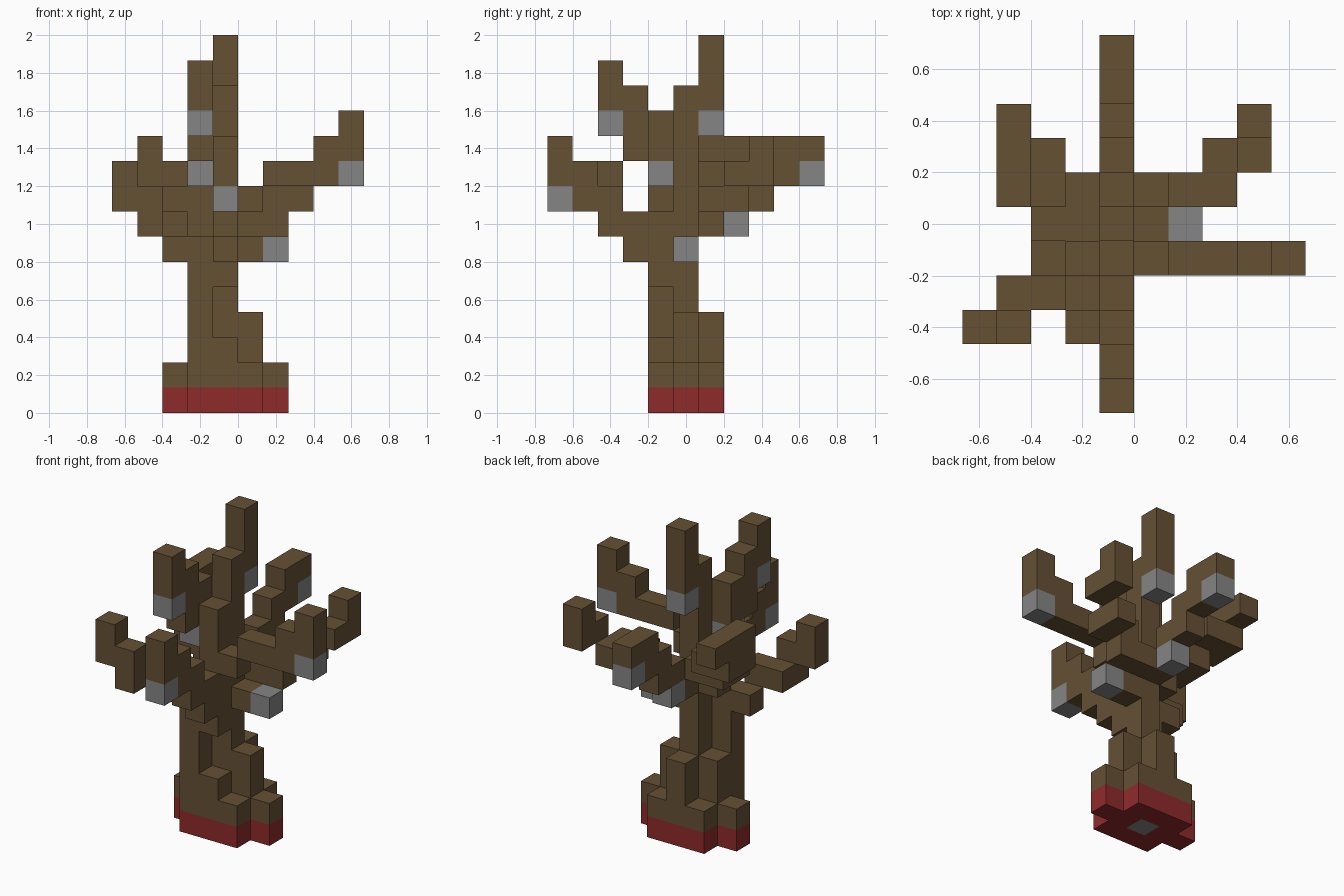
import bpy
import bmesh
from mathutils import Vector

CELL = 2 / 15
LEFT, BACK, UP = Vector((1, 0, 0)), Vector((0, 1, 0)), Vector((0, 0, 1))
RIGHT, FRONT, DOWN = -LEFT, -BACK, -UP

old_cube = bpy.data.objects.get("Cube")
if old_cube:
    bpy.data.objects.remove(old_cube, do_unlink=True)


def make_material(name, colour):
    material = bpy.data.materials.new(name)
    material.use_nodes = True
    material.diffuse_color = colour
    material.node_tree.nodes["Principled BSDF"].inputs["Base Color"].default_value = colour
    return material


BARK, RED, GREY = range(3)
materials = [
    make_material("brown bark", (0.13, 0.082, 0.034, 1)),
    make_material("red base", (0.275, 0.024, 0.024, 1)),
    make_material("grey stub", (0.235, 0.235, 0.235, 1)),
]


def key(position):
    return tuple(round(value) for value in position)


def column(foot, height):
    """A vertical stack of blocks."""
    return [key(foot + UP * level) for level in range(height)]


grey_blocks = set()


def walk(start, moves, grey=()):
    """A branch that places one block after each move; grey lists its grey blocks."""
    position = Vector(start)
    path = [key(position)]
    for move in moves:
        position = position + move
        path.append(key(position))
    grey_blocks.update(path[index] for index in grey)
    return path


parts = {}

# Cross-shaped foot with taller buttresses against the trunk
foot = []
for x in range(-2, 3):
    for y in range(-1, 2):
        if abs(x) < 2 or y == 0:
            foot += column(LEFT * x + BACK * y, 2)
for side in (LEFT, RIGHT, BACK):
    foot += column(side, 4)
parts["root_flare"] = foot + column(FRONT, 3)

# Trunk of three uneven stems
parts["trunk"] = (column(Vector(), 13) + column(FRONT + UP * 5, 6)
                  + column(FRONT + RIGHT, 7))
parts["crown_spike"] = walk((0, 1, 11), [UP] * 3, grey=[0])

# Branches on the left side
parts["left_branch"] = walk(
    (1, -1, 8), [LEFT + UP, LEFT, LEFT, UP, LEFT + DOWN, UP, UP], grey=[5])
parts["left_stub"] = walk((1, 0, 6), [LEFT], grey=[1])
parts["left_back_branch"] = walk(
    (1, 1, 7), [LEFT, UP, LEFT, BACK, LEFT + UP, BACK, UP])

# Branches towards the front
parts["front_branch"] = walk(
    (0, -2, 6), [UP, FRONT, UP, FRONT, UP, FRONT + DOWN, UP, UP], grey=[6])
parts["upper_front_branch"] = walk(
    (-1, -1, 9), [UP, UP, FRONT + DOWN, UP, UP, FRONT + DOWN, UP, UP], grey=[0, 6])

# Branches on the right side
parts["right_front_branch"] = walk(
    (-2, -1, 6), [FRONT + UP, RIGHT, FRONT, UP, RIGHT, UP])
parts["right_back_branch"] = walk(
    (-1, 0, 7), [UP, BACK, RIGHT, FRONT, BACK + UP, BACK, RIGHT, FRONT, UP, BACK, BACK])

# Branch towards the back
parts["back_branch"] = walk(
    (0, 1, 7), [BACK, UP, BACK, UP, BACK, UP, BACK + DOWN, UP], grey=[1, 7])

occupied = set().union(*parts.values())


def pick_colour(block, normal):
    if block in grey_blocks:
        return GREY
    if block[2] == 0:
        # Small grey square under the middle of the foot
        return GREY if not any(block) and normal == DOWN else RED
    return BARK


def build(name, blocks):
    bm = bmesh.new()
    for block in sorted(set(blocks)):
        centre = Vector(block) + (UP - LEFT) / 2
        for normal in (LEFT, RIGHT, FRONT, BACK, UP, DOWN):
            # Skip faces buried against a neighbouring block
            if key(Vector(block) + normal) in occupied:
                continue
            u = normal.yzx / 2
            v = normal.cross(u)
            middle = centre + normal / 2
            corners = (middle - u - v, middle + u - v, middle + u + v, middle - u + v)
            face = bm.faces.new([bm.verts.new(c * CELL) for c in corners])
            face.material_index = pick_colour(block, normal)
    bmesh.ops.remove_doubles(bm, verts=bm.verts, dist=CELL / 100)
    # Merge flat runs of blocks into clean panels
    bmesh.ops.dissolve_limit(bm, angle_limit=0.01, verts=bm.verts, edges=bm.edges,
                             delimit={"MATERIAL"})
    mesh = bpy.data.meshes.new(name)
    bm.to_mesh(mesh)
    bm.free()
    for material in materials:
        mesh.materials.append(material)
    bpy.context.collection.objects.link(bpy.data.objects.new(name, mesh))


for part_name, part_blocks in parts.items():
    build(part_name, part_blocks)
